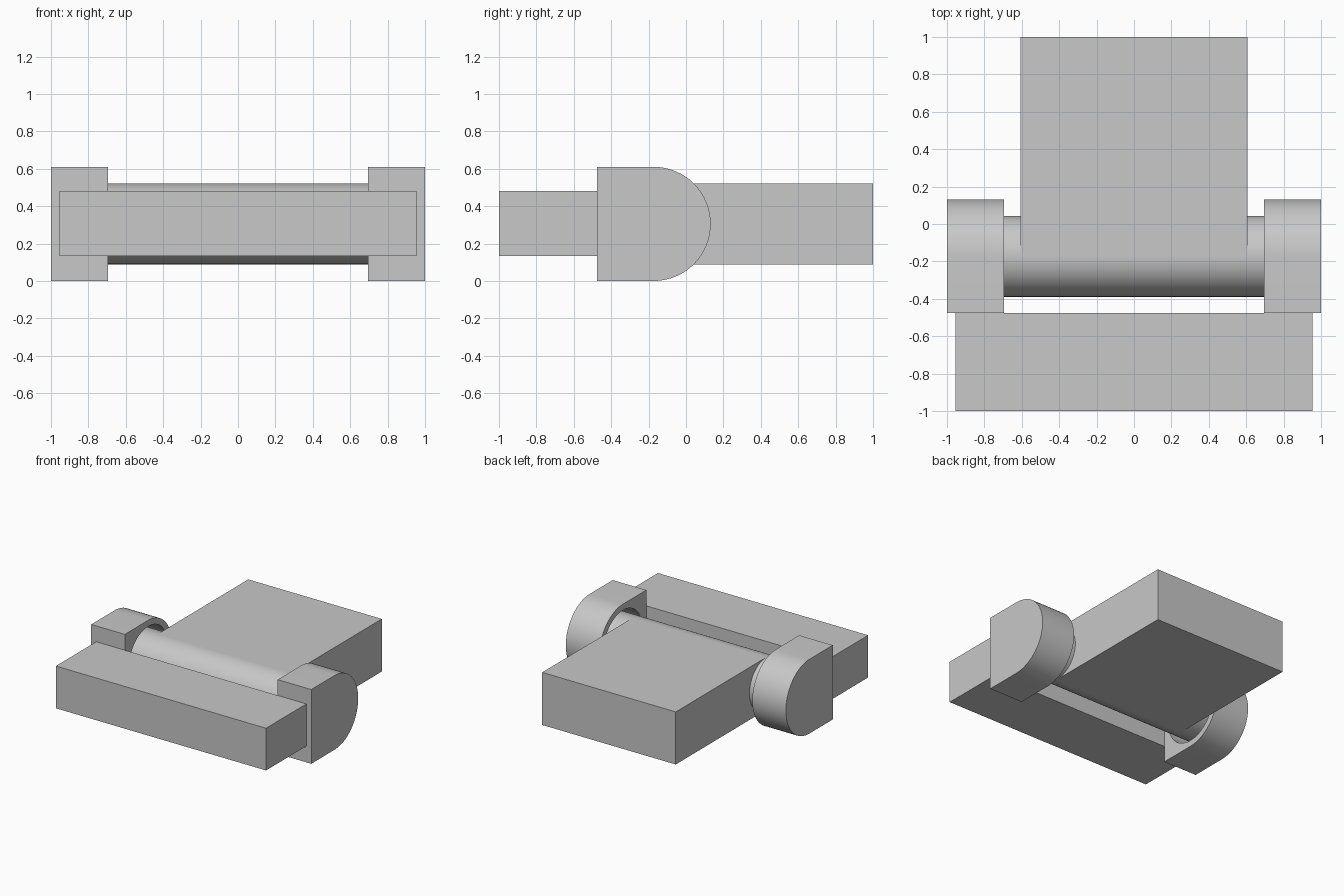
import bpy
import bmesh
import math
from mathutils import Matrix, Vector

cube = bpy.data.objects.get("Cube")
if cube:
    bpy.data.objects.remove(cube, do_unlink=True)

AXIS_Y, AXIS_Z = -0.173, 0.305   # hinge axis, running along x
BARREL_R, EAR_R, SOCKET_R = 0.216, 0.305, 0.255
EAR_IN, EAR_OUT, EAR_FRONT = 0.695, 1.0, -0.477

grey = bpy.data.materials.new("plain grey")
grey.use_nodes = True
colour = (0.578, 0.578, 0.578, 1)
grey.diffuse_color = colour
grey.node_tree.nodes["Principled BSDF"].inputs["Base Color"].default_value = colour


def finish(name, bm):
    bmesh.ops.recalc_face_normals(bm, faces=bm.faces)
    mesh = bpy.data.meshes.new(name)
    bm.to_mesh(mesh)
    bm.free()
    mesh.materials.append(grey)
    obj = bpy.data.objects.new(name, mesh)
    bpy.context.collection.objects.link(obj)
    return obj


def smooth(obj):
    bpy.ops.object.select_all(action="DESELECT")
    obj.select_set(True)
    bpy.context.view_layer.objects.active = obj
    bpy.ops.object.shade_smooth_by_angle(angle=math.radians(30))


def box(name, low, high):
    low, high = Vector(low), Vector(high)
    bm = bmesh.new()
    place = Matrix.Translation((low + high) / 2) @ Matrix.Diagonal((*(high - low), 1))
    bmesh.ops.create_cube(bm, size=1, matrix=place)
    return finish(name, bm)


def arc(radius, start, end, steps):
    angles = [math.radians(start + (end - start) * i / steps) for i in range(steps + 1)]
    return [(AXIS_Y + radius * math.cos(a), AXIS_Z + radius * math.sin(a)) for a in angles]


def prism(name, profile, x0, x1):
    """Extrude a (y, z) profile along x."""
    bm = bmesh.new()
    face = bm.faces.new([bm.verts.new((x0, y, z)) for y, z in profile])
    side = bmesh.ops.extrude_face_region(bm, geom=[face])["geom"]
    verts = [v for v in side if isinstance(v, bmesh.types.BMVert)]
    bmesh.ops.translate(bm, verts=verts, vec=(x1 - x0, 0, 0))
    return finish(name, bm)


# Fixed mounting bar at the front
box("front_bar", (-0.955, -1, 0.133), (0.955, EAR_FRONT, 0.48))

# Swinging leaf, tangent to the barrel
box("hinge_leaf", (-0.607, AXIS_Y, AXIS_Z - BARREL_R), (0.607, 1, AXIS_Z + BARREL_R))

# Barrel, running into the socket of each ear
barrel = prism("barrel", arc(BARREL_R, 0, 360, 64)[:-1], -0.9, 0.9)
smooth(barrel)

# Rounded ears, each with a blind socket on its inner side
for side, name in ((1, "left"), (-1, "right")):
    profile = arc(EAR_R, -90, 90, 32) + [(EAR_FRONT, 2 * EAR_R), (EAR_FRONT, 0)]
    ear = prism(name + "_ear", profile, side * EAR_IN, side * EAR_OUT)
    cutter = prism(name + "_socket_cutter", arc(SOCKET_R, 0, 360, 64)[:-1],
                   side * (EAR_IN - 0.1), side * 0.9)
    cutter.hide_render = True
    cutter.hide_viewport = True
    cut = ear.modifiers.new("socket", "BOOLEAN")
    cut.operation = "DIFFERENCE"
    cut.solver = "EXACT"
    cut.object = cutter
    # Bake the cut so the cutter can go
    graph = bpy.context.evaluated_depsgraph_get()
    baked = bpy.data.meshes.new_from_object(ear.evaluated_get(graph))
    ear.modifiers.clear()
    ear.data = baked
    bpy.data.objects.remove(cutter, do_unlink=True)
    smooth(ear)
